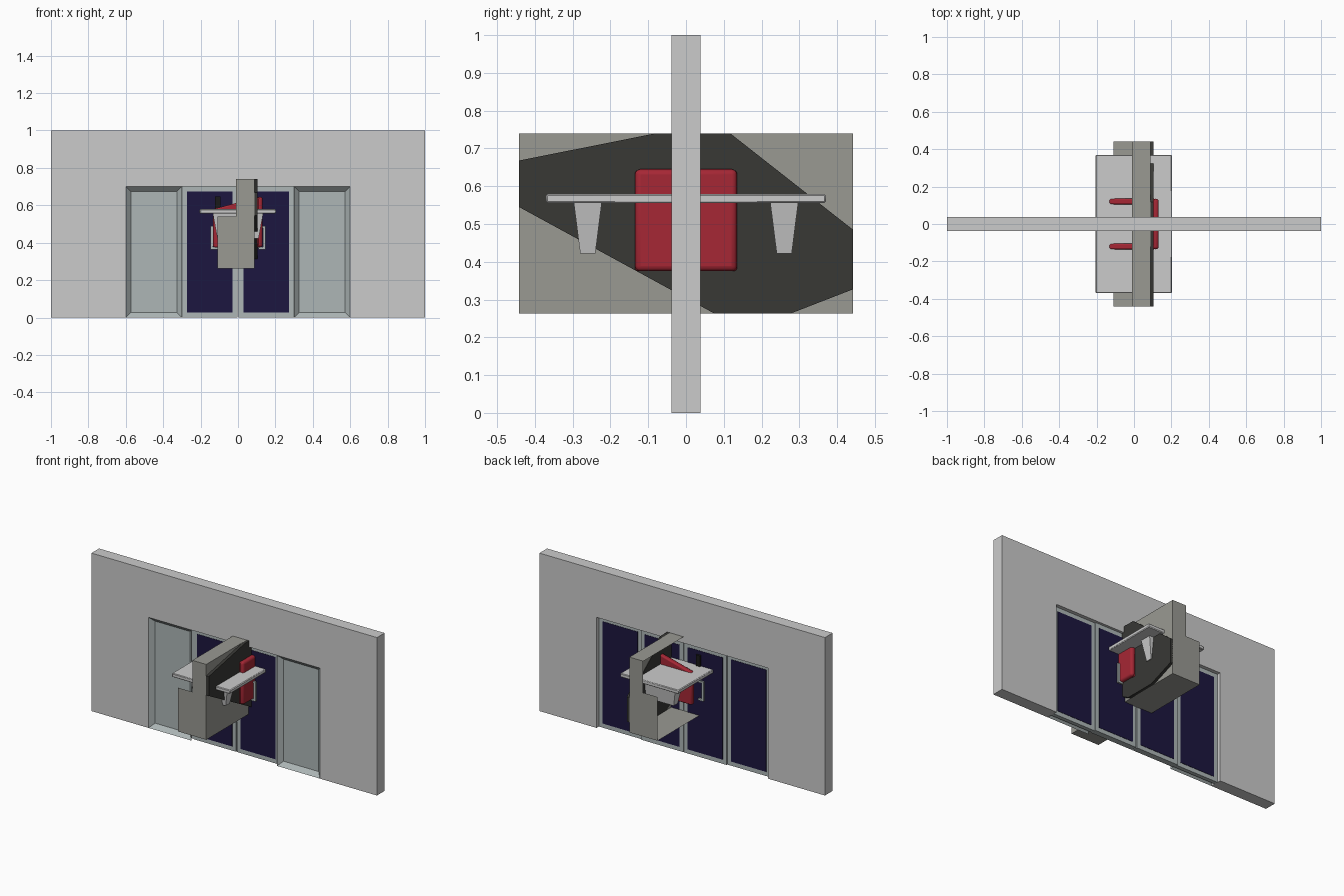
import bpy, bmesh
from mathutils import Vector

if "Cube" in bpy.data.objects:
    bpy.data.objects.remove(bpy.data.objects["Cube"])


def material(name, rgb):
    m = bpy.data.materials.new(name)
    m.diffuse_color = (*rgb, 1)
    m.use_nodes = True
    m.node_tree.nodes["Principled BSDF"].inputs["Base Color"].default_value = m.diffuse_color
    return m


NAVY = material("navy_glass", (0.012, 0.008, 0.05))
RED = material("red", (0.38, 0.02, 0.035))
DARK = material("dark", (0.04, 0.04, 0.036))
STONE = material("warm_grey", (0.32, 0.32, 0.29))
FRAME = material("frame_grey", (0.42, 0.47, 0.47))
BLACK = material("black", (0.01, 0.01, 0.01))


def mesh(name, verts, faces, mat=None, recalc=True):
    bm = bmesh.new()
    vs = [bm.verts.new(v) for v in verts]
    for f in faces:
        bm.faces.new([vs[i] for i in f])
    if recalc:
        bmesh.ops.recalc_face_normals(bm, faces=bm.faces[:])
    me = bpy.data.meshes.new(name)
    bm.to_mesh(me)
    bm.free()
    ob = bpy.data.objects.new(name, me)
    bpy.context.collection.objects.link(ob)
    if mat:
        me.materials.append(mat)
    return ob


def loft(name, a, b, mat=None):
    """Solid between two outlines with equal point counts."""
    n = len(a)
    faces = [tuple(range(n)), tuple(range(2 * n - 1, n - 1, -1))]
    faces += [(i, (i + 1) % n, n + (i + 1) % n, n + i) for i in range(n)]
    return mesh(name, a + b, faces, mat)


def rect(x0, x1, y0, y1, z):
    return [(x0, y0, z), (x1, y0, z), (x1, y1, z), (x0, y1, z)]


def box(name, x0, x1, y0, y1, z0, z1, mat=None):
    return loft(name, rect(x0, x1, y0, y1, z0), rect(x0, x1, y0, y1, z1), mat)


def prism_y(name, pts, y0, y1, mat=None):
    return loft(name, [(x, y0, z) for x, z in pts], [(x, y1, z) for x, z in pts], mat)


def soften(ob, width, segments):
    b = ob.modifiers.new("bevel", 'BEVEL')
    b.width, b.segments = width, segments
    for p in ob.data.polygons:
        p.use_smooth = segments > 1


# Wall with doorway
prism_y("wall", [(-1, 0), (-0.6, 0), (-0.6, 0.7), (0.6, 0.7), (0.6, 0),
                 (1, 0), (1, 1), (-1, 1)], -0.038, 0.038)

for side, s in (("left", -1), ("right", 1)):
    # Outer fixed panel: tapered recess in front, framed glass behind
    x0, x1 = sorted((s * 0.3, s * 0.6))
    box(side + "_outer_frame", x0, x1, -0.01, 0.015, 0, 0.7, FRAME)
    front = [(x0, -0.038, 0), (x1, -0.038, 0), (x1, -0.038, 0.7), (x0, -0.038, 0.7)]
    t = 0.027
    back = [(x0 + t, -0.011, t), (x1 - t, -0.011, t),
            (x1 - t, -0.011, 0.7 - t), (x0 + t, -0.011, 0.7 - t)]
    mesh(side + "_recess", front + back,
         [(i, (i + 1) % 4, 4 + (i + 1) % 4, 4 + i) for i in range(4)] + [(4, 5, 6, 7)],
         FRAME, False)
    box(side + "_outer_glass", x0 + t, x1 - t, 0.01, 0.017, t, 0.7 - t, NAVY)

    # Central sliding door
    x0, x1 = sorted((s * 0.003, s * 0.3))
    box(side + "_door_frame", x0, x1, -0.015, 0.022, 0, 0.7, FRAME)
    box(side + "_door_glass", x0 + 0.026, x1 - 0.026, -0.017, 0.024, 0.027, 0.673, NAVY)

    # Door handle on both faces
    for face, y0, y1 in (("front", -0.036, -0.026), ("back", 0.026, 0.036)):
        a, b = sorted((s * 0.133, s * 0.147))
        box(f"{side}_{face}_handle", a, b, y0, y1, 0.365, 0.49, FRAME)
        a, b = sorted((s * 0.11, s * 0.133))
        for z in (0.365, 0.478):
            box(f"{side}_{face}_handle_arm", a, b, y0, y1, z, z + 0.012, FRAME)

# Console shell, open on its left side
XL, XM, XR, ZB, ZS, ZT, Y = -0.11, -0.01, 0.087, 0.263, 0.54, 0.74, 0.442
end = [(XL, ZB), (XR, ZB), (XR, ZT), (XM, ZT), (XM, ZS), (XL, ZS)]
shell = [(x, -Y, z) for x, z in end] + [(x, Y, z) for x, z in end]
mesh("console_shell", shell, [
    (0, 1, 2, 3, 4, 5), (11, 10, 9, 8, 7, 6),
    (0, 6, 7, 1), (1, 7, 8, 2), (2, 8, 9, 3)], STONE, False)

# Dark angular side plate
plate = [(-0.442, 0.668), (-0.08, 0.74), (0.117, 0.74), (0.442, 0.485),
         (0.442, 0.327), (0.277, 0.263), (0.075, 0.263), (-0.442, 0.545)]
loft("side_plate", [(0.085, y, z) for y, z in plate],
     [(0.105, y, z) for y, z in plate], DARK)

# Table top and tapered supports
soften(box("table_top", -0.205, 0.203, -0.37, 0.37, 0.555, 0.579), 0.004, 1)
for name, s in (("front", -1), ("back", 1)):
    c = s * 0.26
    loft(name + "_table_support", rect(-0.11, 0.11, c - 0.02, c + 0.02, 0.422),
         rect(-0.135, 0.135, c - 0.037, c + 0.037, 0.556))

# Red pad with sloping side wings
soften(box("red_pad", 0.1, 0.132, -0.135, 0.135, 0.375, 0.645, RED), 0.014, 3)
for name, s in (("front", -1), ("back", 1)):
    y0, y1 = sorted((s * 0.105, s * 0.135))
    soften(prism_y(name + "_red_wing",
                   [(0.115, 0.375), (0.115, 0.645), (-0.133, 0.58), (-0.133, 0.375)],
                   y0, y1, RED), 0.008, 2)

# Small black post above the table
box("black_post", -0.122, -0.094, -0.036, 0.036, 0.57, 0.648, BLACK)

for ob in bpy.context.collection.objects:
    ob.select_set(True)
    bpy.context.view_layer.objects.active = ob
bpy.ops.object.shade_smooth_by_angle()
